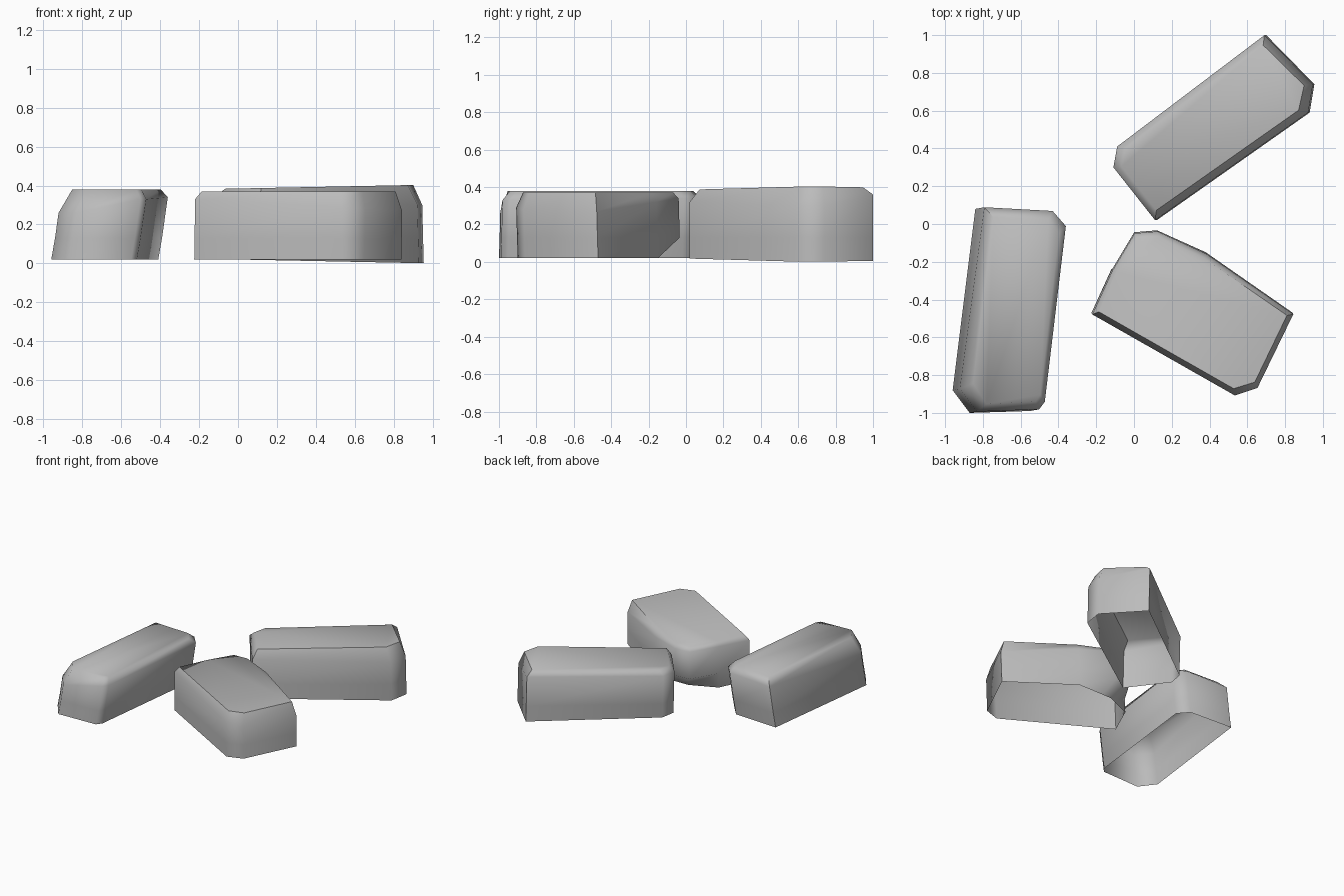
import bpy
import bmesh
import math
from mathutils import Vector

cube = bpy.data.objects.get("Cube")
if cube:
    bpy.data.objects.remove(cube)

# Stone colour
grey = bpy.data.materials.new("stone_grey")
grey.use_nodes = True
grey.diffuse_color = (0.5, 0.5, 0.5, 1)
bsdf = grey.node_tree.nodes["Principled BSDF"]
bsdf.inputs["Base Color"].default_value = grey.diffuse_color
bsdf.inputs["Roughness"].default_value = 0.9


def make_stone(name, outline, axis, lean, inset, crown, floor_slope=0.0, crown_slope=0.0):
    """Open-bottomed block. Outline points hold x, y, shoulder height, undercut."""
    center = sum((Vector(p[:2]) for p in outline), Vector((0, 0))) / len(outline)
    long_dir = Vector(axis).normalized()
    side_dir = Vector((-long_dir.y, long_dir.x))
    lean = Vector(lean)
    local = [((Vector(p[:2]) - center).dot(long_dir),
              (Vector(p[:2]) - center).dot(side_dir)) for p in outline]
    half_length = max(abs(a) for a, b in local)
    half_width = max(abs(b) for a, b in local)
    base, middle, shoulder, top = [], [], [], []
    for (x, y, height, undercut), (a, b) in zip(outline, local):
        point = Vector((x, y))
        pulled = point + (center - point).normalized() * undercut
        base.append((*pulled, 0.02 + floor_slope * x))
        middle.append((*(point + lean * 0.35), 0.13))
        shoulder.append((*(point + lean * height / crown), height))
        rim = center + lean
        rim += long_dir * a * (1 - inset / half_length)
        rim += side_dir * b * (1 - inset / half_width)
        top.append((*rim, crown + crown_slope * rim.x))

    # Stack the rings into walls and close the top
    bm = bmesh.new()
    rings = [[bm.verts.new(co) for co in ring] for ring in (base, middle, shoulder, top)]
    for lower, upper in zip(rings, rings[1:]):
        for i in range(len(outline)):
            j = (i + 1) % len(outline)
            bm.faces.new((lower[i], lower[j], upper[j], upper[i]))
    bm.faces.new(rings[-1])
    bmesh.ops.recalc_face_normals(bm, faces=bm.faces)
    if max(bm.faces, key=lambda f: f.calc_center_median().z).normal.z < 0:
        bmesh.ops.reverse_faces(bm, faces=bm.faces)
    mesh = bpy.data.meshes.new(name)
    bm.to_mesh(mesh)
    bm.free()
    mesh.materials.append(grey)
    obj = bpy.data.objects.new(name, mesh)
    bpy.context.collection.objects.link(obj)
    bpy.ops.object.select_all(action="DESELECT")
    obj.select_set(True)
    bpy.context.view_layer.objects.active = obj
    bpy.ops.object.shade_smooth_by_angle(angle=math.radians(60))


# Long narrow stone, leaning sideways
make_stone("right_stone", [
    (-0.96, -0.88, 0.26, 0), (-0.87, -1.0, 0.26, 0), (-0.55, -0.99, 0.33, 0),
    (-0.52, -0.95, 0.33, 0), (-0.41, -0.02, 0.34, 0), (-0.48, 0.06, 0.34, 0),
    (-0.84, 0.08, 0.33, 0),
], axis=(0.1, 1), lean=(0.055, 0.01), inset=0.05, crown=0.38)

# Diagonal stone at the back
make_stone("back_stone", [
    (0.12, 0.02, 0.32, 0), (0.93, 0.59, 0.3, 0), (0.955, 0.74, 0.3, 0),
    (0.70, 1.0, 0.36, 0), (-0.08, 0.41, 0.35, 0), (-0.10, 0.30, 0.35, 0),
], axis=(0.82, 0.58), lean=(-0.01, 0), inset=0.04, crown=0.385,
    floor_slope=-0.02, crown_slope=0.02)

# Broad stone in front with an undercut rear corner
make_stone("front_stone", [
    (-0.225, -0.47, 0.33, 0), (0.53, -0.90, 0.29, 0), (0.65, -0.86, 0.28, 0),
    (0.84, -0.47, 0.27, 0), (0.38, -0.15, 0.32, 0), (0.12, -0.03, 0.34, 0.13),
    (0.0, -0.04, 0.34, 0.14), (-0.12, -0.24, 0.34, 0),
], axis=(0.87, -0.5), lean=(0.005, -0.01), inset=0.03, crown=0.37)
